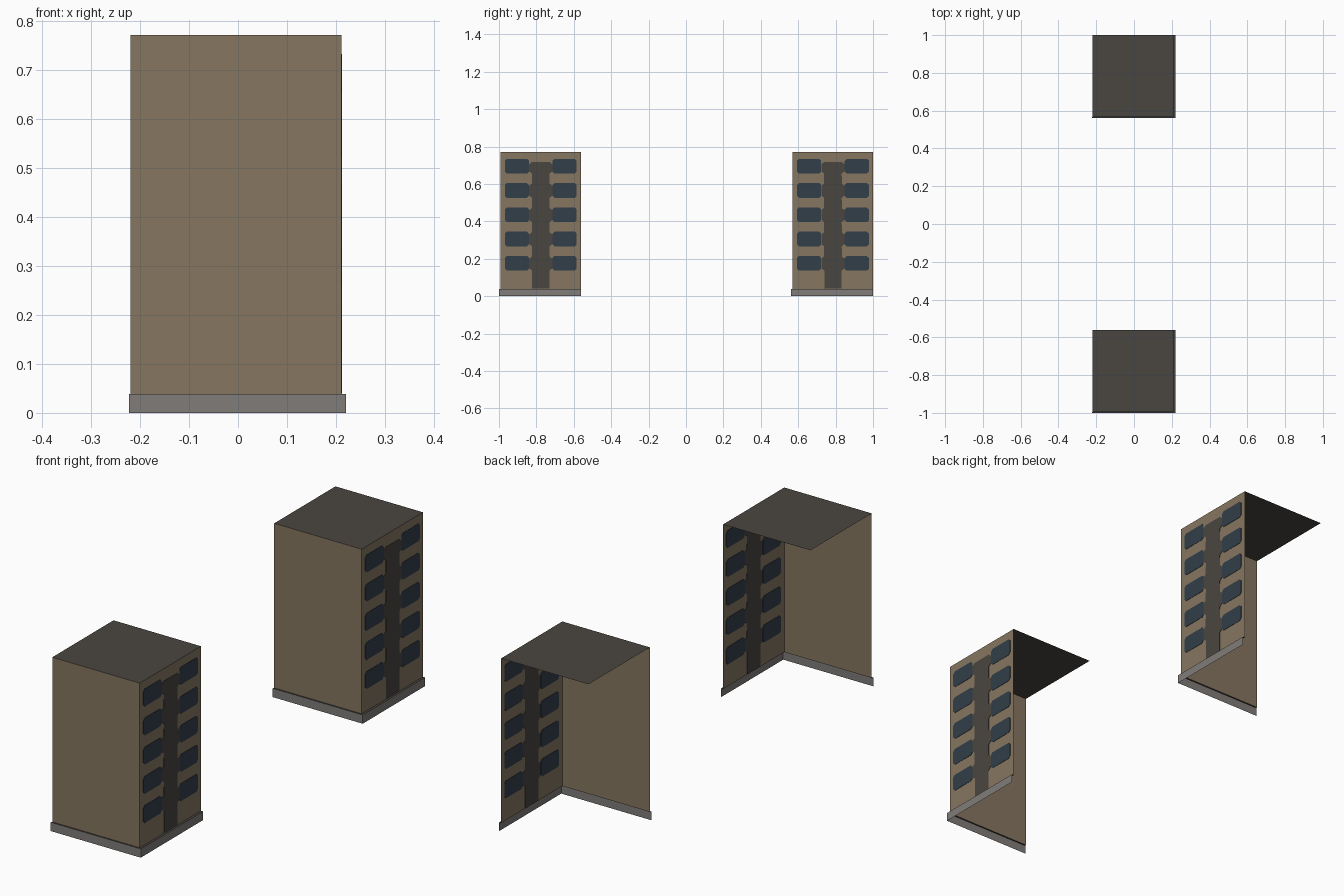
import bpy

if "Cube" in bpy.data.objects:
    bpy.data.objects.remove(bpy.data.objects["Cube"])


def material(name, rgb):
    m = bpy.data.materials.new(name)
    lin = [((c / 255 + 0.055) / 1.055) ** 2.4 for c in rgb]
    m.diffuse_color = (*lin, 1)
    m.use_nodes = True
    m.node_tree.nodes["Principled BSDF"].inputs["Base Color"].default_value = m.diffuse_color
    return m


BROWN = material("brown_wall", (134, 118, 96))
DARK = material("dark_grey", (74, 70, 65))
BLUE = material("window_blue", (50, 62, 73))
GREY = material("base_grey", (128, 124, 121))


def mesh(name, verts, faces, mat):
    me = bpy.data.meshes.new(name)
    me.from_pydata(verts, [], faces)
    me.materials.append(mat)
    ob = bpy.data.objects.new(name, me)
    bpy.context.collection.objects.link(ob)
    return ob


def plate(name, outline, mat, x, half):
    """Thin plate through the side wall, from a (y, z) outline; shows on both faces."""
    n = len(outline)
    verts = [(x + s * half, y, z) for s in (1, -1) for y, z in outline]
    faces = [tuple(range(n)), tuple(range(2 * n - 1, n - 1, -1))]
    faces += [(i, i + n, (i + 1) % n + n, (i + 1) % n) for i in range(n)]
    return mesh(name, verts, faces, mat)


X0, X1 = -0.22, 0.211          # wall extents
BX0, BX1 = -0.223, 0.221       # base extents
ZB, ZT = 0.039, 0.772          # base top, roof
DEPTH = 0.431
ROWS = [0.176 + 0.1297 * i for i in range(5)]
HALF_H = 0.039                 # half window height


def corner_strip(name, xa, xb, ya, yb, z0, z1, mat):
    """Front and right wall sheets, open at the back and left."""
    pts = [(xa, ya), (xb, ya), (xb, yb)]
    verts = [(x, y, z) for z in (z0, z1) for x, y in pts]
    return mesh(name, verts, [(0, 1, 4, 3), (1, 2, 5, 4)], mat)


def tower(tag, y0):
    y1, by0 = y0 + DEPTH, y0 - 0.007
    corner_strip(tag + "_walls", X0, X1, y0, y1, ZB, ZT, BROWN)
    corner_strip(tag + "_base", BX0, BX1, by0, y1, 0, ZB, GREY)
    # ledge between base and walls
    mesh(tag + "_base_ledge",
         [(BX0, by0, ZB), (BX1, by0, ZB), (BX1, y1, ZB),
          (X0, y0, ZB), (X1, y0, ZB), (X1, y1, ZB)],
         [(0, 1, 4, 3), (1, 2, 5, 4)], DARK)
    # flat roof
    mesh(tag + "_roof", [(X0, y0, ZT), (X1, y0, ZT), (X1, y1, ZT), (X0, y1, ZT)],
         [(0, 1, 2, 3)], DARK)

    # windows, two columns with clipped corners
    mid = y0 + 0.2165
    c = 0.010
    for side in (-1, 1):
        ya, yb = sorted((mid + side * 0.063, mid + side * 0.192))
        for i, zc in enumerate(ROWS):
            za, zb = zc - HALF_H, zc + HALF_H
            plate(f"{tag}_window_{'left' if side < 0 else 'right'}_{i}",
                  [(ya + c, za), (yb - c, za), (yb, za + c), (yb, zb - c),
                   (yb - c, zb), (ya + c, zb), (ya, zb - c), (ya, za + c)],
                  BLUE, X1, 0.0015)

    # central stripe, widening to meet each window
    edge = [(0.046, ZB + 0.001), (0.046, ROWS[0] - HALF_H)]
    for i, zc in enumerate(ROWS):
        top = 0.717 if i == 4 else zc + HALF_H - 0.003
        edge += [(0.062, zc - HALF_H + 0.012), (0.062, top - 0.012), (0.048, top)]
        if i < 4:
            edge.append((0.047, ROWS[i + 1] - HALF_H))
    outline = [(mid + w, z) for w, z in edge] + [(mid - w, z) for w, z in reversed(edge)]
    plate(tag + "_centre_stripe", outline, DARK, X1, 0.0015)


tower("front_tower", -0.993)
tower("back_tower", 0.569)
